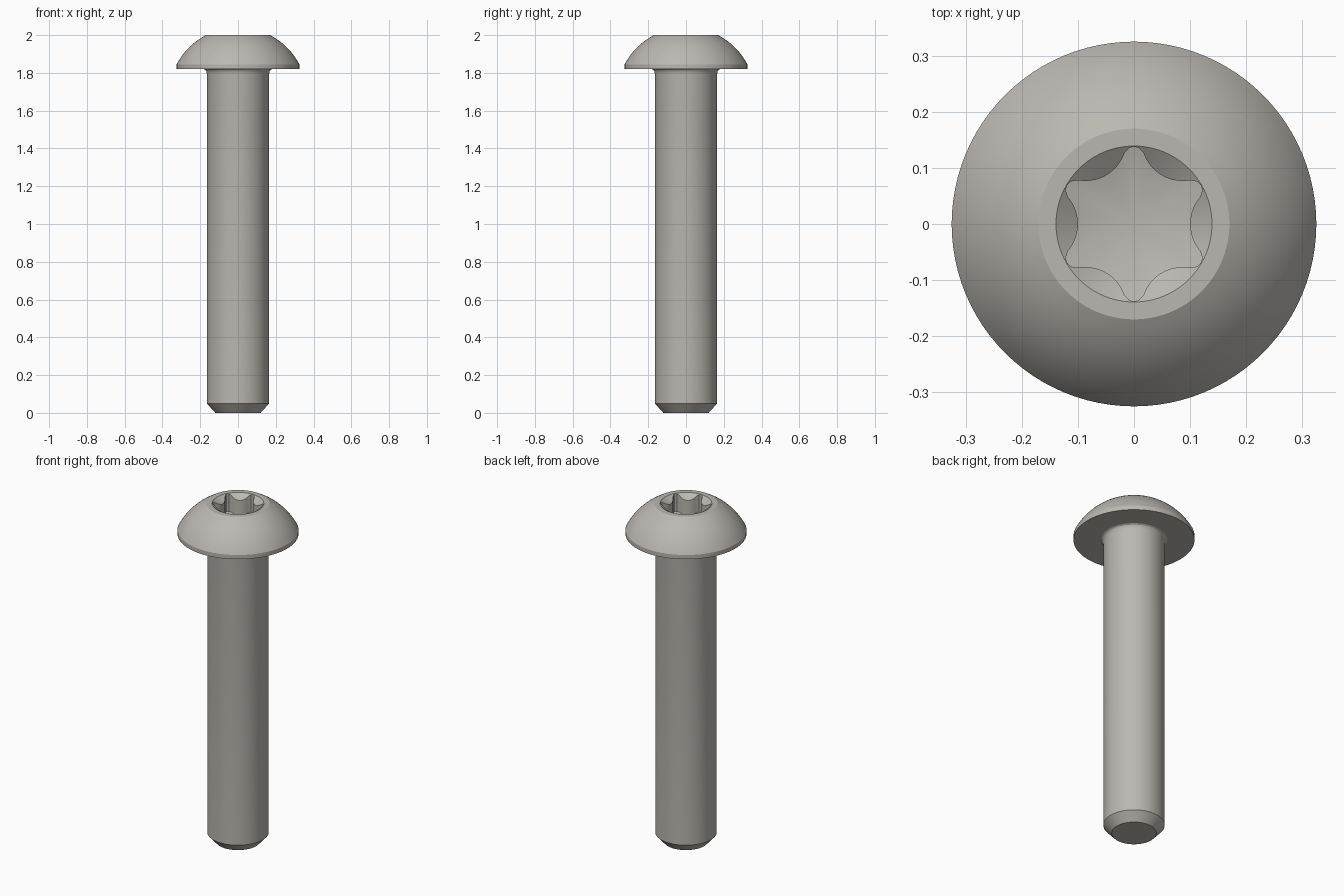
import bpy, bmesh, math

if "Cube" in bpy.data.objects:
    bpy.data.objects.remove(bpy.data.objects["Cube"])

N = 96  # points around every ring
steel = bpy.data.materials.new("steel grey")
steel.diffuse_color = (0.50, 0.475, 0.44, 1)
steel.use_nodes = True
steel.node_tree.nodes["Principled BSDF"].inputs["Base Color"].default_value = steel.diffuse_color


def circle(r, z):
    return [(r, z)] * N


def star_radius(theta):
    """Six-lobed socket outline: small round tips joined by wide inward arcs."""
    tip_c, tip_r, val_c, val_r = 0.12, 0.018, 0.175, 0.075
    psi = (theta + math.pi / 6) % (math.pi / 3) - math.pi / 6
    if abs(psi) < math.radians(22.4):
        return val_c * math.cos(psi) - math.sqrt(val_r**2 - (val_c * math.sin(psi))**2)
    phi = math.pi / 6 - abs(psi)
    return tip_c * math.cos(phi) + math.sqrt(tip_r**2 - (tip_c * math.sin(phi))**2)


def skin(name, rings, start=None, end=None):
    """Join rings of (radius, z) into a surface; start / end are optional pole heights."""
    bm = bmesh.new()
    loops = []
    for ring in rings:
        loops.append([bm.verts.new((r * math.cos(2 * math.pi * i / N),
                                    r * math.sin(2 * math.pi * i / N), z))
                      for i, (r, z) in enumerate(ring)])
    for a, b in zip(loops, loops[1:]):
        for i in range(N):
            j = (i + 1) % N
            bm.faces.new((a[i], a[j], b[j], b[i]))
    if start is not None:
        p = bm.verts.new((0, 0, start))
        for i in range(N):
            bm.faces.new((p, loops[0][(i + 1) % N], loops[0][i]))
    if end is not None:
        p = bm.verts.new((0, 0, end))
        for i in range(N):
            bm.faces.new((loops[-1][i], loops[-1][(i + 1) % N], p))
    mesh = bpy.data.meshes.new(name)
    bm.to_mesh(mesh)
    bm.free()
    mesh.materials.append(steel)
    obj = bpy.data.objects.new(name, mesh)
    bpy.context.collection.objects.link(obj)
    bpy.ops.object.select_all(action='DESELECT')
    obj.select_set(True)
    bpy.context.view_layer.objects.active = obj
    bpy.ops.object.shade_smooth_by_angle(angle=math.radians(25))
    return obj


# Shank: chamfered end, plain cylinder, small fillet under the head
skin("shank", [circle(r, z) for r, z in
               [(0.12, 0), (0.165, 0.05), (0.165, 1.795),
                (0.167, 1.807), (0.172, 1.815), (0.18, 1.82)]], start=0)

# Head: flat underside, short rim, domed top, flat ring
rings = [circle(0.18, 1.82), circle(0.325, 1.82)]
dome_c, dome_r = 1.675, 0.3668
a0, a1 = math.asin(0.325 / dome_r), math.asin(0.17 / dome_r)
for k in range(11):
    a = a0 + (a1 - a0) * k / 10
    rings.append(circle(dome_r * math.sin(a), min(2, dome_c + dome_r * math.cos(a))))
rings[-1] = circle(0.17, 2)

# Socket: countersink, lobed walls, shallow conical floor
rings.append(circle(0.139, 2))
star = [star_radius(2 * math.pi * i / N) for i in range(N)]
rings.append([(r, 2 - (0.139 - r) * 0.75) for r in star])
rings.append([(r, 1.86 + r * 0.25) for r in star])
skin("head", rings, end=1.86)
